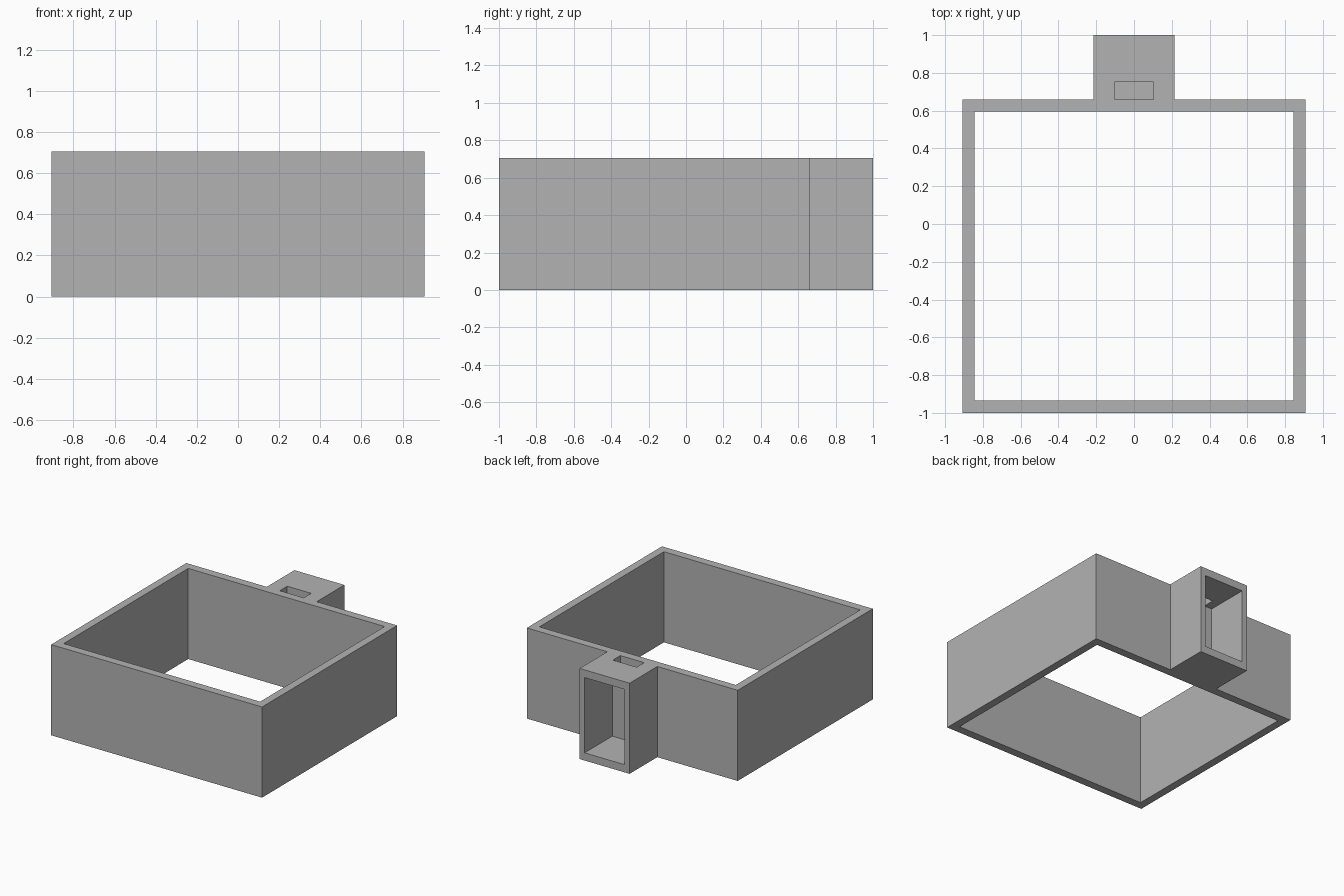
import bpy
import bmesh

cube = bpy.data.objects.get("Cube")
if cube:
    bpy.data.objects.remove(cube, do_unlink=True)

HEIGHT = 0.705

grey = bpy.data.materials.new("plain grey")
grey.use_nodes = True
colour = (0.45, 0.45, 0.45, 1)
grey.diffuse_color = colour
grey.node_tree.nodes["Principled BSDF"].inputs["Base Color"].default_value = colour


def prism(name, outline, bottom, top):
    """Extrude a flat outline straight up into a closed solid."""
    bm = bmesh.new()
    base = bm.faces.new([bm.verts.new((x, y, bottom)) for x, y in outline])
    grown = bmesh.ops.extrude_face_region(bm, geom=[base])["geom"]
    for v in grown:
        if isinstance(v, bmesh.types.BMVert):
            v.co.z = top
    bmesh.ops.recalc_face_normals(bm, faces=bm.faces)
    mesh = bpy.data.meshes.new(name)
    bm.to_mesh(mesh)
    bm.free()
    mesh.materials.append(grey)
    obj = bpy.data.objects.new(name, mesh)
    bpy.context.collection.objects.link(obj)
    return obj


def cut_box(target, half_width, front, back, bottom, top):
    """Cut a box, centred on x, out of the target."""
    w = half_width
    cutter = prism("cutter", [(-w, front), (w, front), (w, back), (-w, back)], bottom, top)
    cutter.hide_render = True
    mod = target.modifiers.new("cut", "BOOLEAN")
    mod.operation = "DIFFERENCE"
    mod.solver = "EXACT"
    mod.object = cutter
    bpy.context.view_layer.objects.active = target
    bpy.ops.object.modifier_apply(modifier=mod.name)
    bpy.data.objects.remove(cutter, do_unlink=True)


# Square frame with a rear housing, as one solid
half = [(0.907, -1), (0.907, 0.66), (0.215, 0.66), (0.215, 1)]
outline = half + [(-x, y) for x, y in reversed(half)]
frame = prism("frame_with_rear_housing", outline, 0, HEIGHT)

# Open middle of the frame
cut_box(frame, 0.845, -0.935, 0.595, -0.1, HEIGHT + 0.1)
# Rear-facing cavity of the housing
cut_box(frame, 0.172, 0.66, 1.1, 0.06, HEIGHT - 0.06)
# Slot through the top of the housing
cut_box(frame, 0.103, 0.66, 0.752, 0.4, HEIGHT + 0.1)
